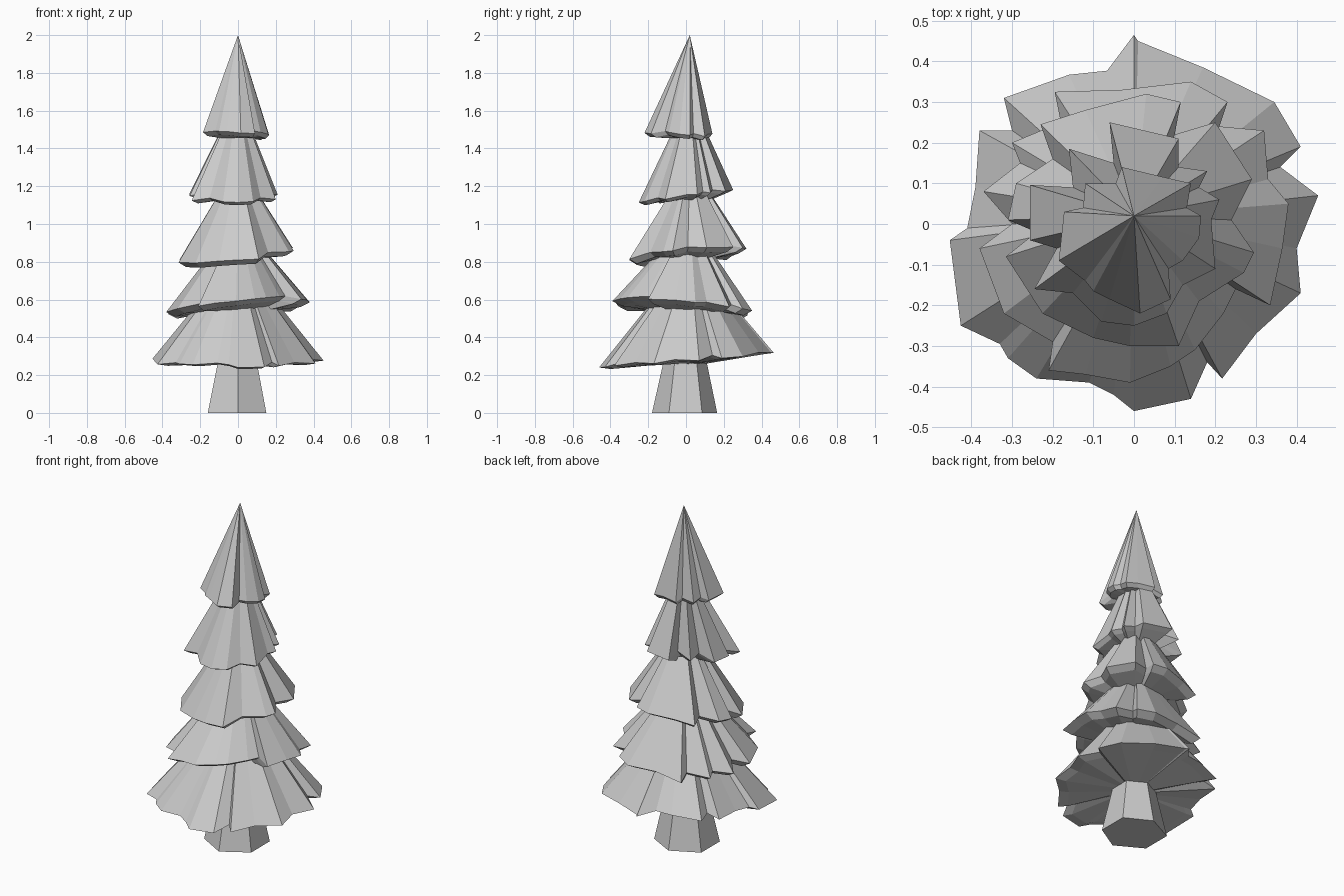
import bpy, bmesh
from mathutils import Vector

if "Cube" in bpy.data.objects:
    bpy.data.objects.remove(bpy.data.objects["Cube"])


def make_object(name, rings, cap_bottom=False, tip=None):
    """Skin a stack of equal-length rings; optionally close the bottom or end in a tip."""
    bm = bmesh.new()
    loops = [[bm.verts.new(p) for p in ring] for ring in rings]
    n = len(loops[0])
    for a, b in zip(loops, loops[1:]):
        for i in range(n):
            j = (i + 1) % n
            bm.faces.new((a[i], a[j], b[j], b[i]))
    if tip is not None:
        t = bm.verts.new(tip)
        for i in range(n):
            bm.faces.new((loops[-1][i], loops[-1][(i + 1) % n], t))
    if cap_bottom:
        bm.faces.new(loops[0][::-1])
    bmesh.ops.recalc_face_normals(bm, faces=bm.faces)
    me = bpy.data.meshes.new(name)
    bm.to_mesh(me)
    bm.free()
    ob = bpy.data.objects.new(name, me)
    bpy.context.collection.objects.link(ob)
    return ob


def tier(name, outline, z, tilt, apex, top_z=None, hole=0.3, drop=0.03):
    """Ragged bough skirt: inner underside ring, shallow tucked lip, rim, cone to the apex."""
    pts = [Vector((x / 100, y / 100)) for x, y in outline]
    rmax = max(p.length for p in pts)
    apex = Vector((0, 0.02, apex))
    rim = [Vector((p.x, p.y, z + tilt[0] * p.x + tilt[1] * p.y + 0.28 * (rmax - p.length)))
           for p in pts]
    lip = [Vector((p.x * 0.87, p.y * 0.87, p.z - drop)) for p in rim]
    inner = [Vector((p.x * hole, p.y * hole, z - 0.01)) for p in rim]
    if top_z is None:
        return make_object(name, [inner, lip, rim], tip=apex)
    top = [p.lerp(apex, (top_z - p.z) / (apex.z - p.z)) for p in rim]
    return make_object(name, [inner, lip, rim, top])


# Hexagonal tapering trunk
foot = [(0, -.18), (.15, -.09), (.15, .085), (0, .165), (-.16, .085), (-.16, -.09)]
make_object("trunk", [[(x, y, 0) for x, y in foot],
                      [(x * .6, y * .6, .32) for x, y in foot]], cap_bottom=True)

# Bough tiers, outlines in hundredths, counter-clockwise from +x
tier("bough_tier_1",
     [(45.3, 7), (36, 14), (41, 19), (34.5, 30), (17, 38.5), (1, 45), (0, 46.5), (-6.6, 37.7),
      (-16, 36.7), (-32, 31), (-30, 23), (-38, 23), (-39, 9), (-41, -1), (-45.3, -4),
      (-42.6, -25), (-33, -29.5), (-31, -33), (-24, -38), (-11, -39), (-5, -42), (0, -46),
      (14, -43), (18, -34), (21.7, -38), (30, -27), (41, -17), (40, -6)],
     z=.27, tilt=(-.02, .085), apex=.84, top_z=.57, hole=.22, drop=.008)

tier("bough_tier_2",
     [(38, 5), (33, 11), (32, 23), (21, 24), (23, 30), (14, 35), (-3, 33), (-19.5, 32.5),
      (-18, 25), (-30, 20), (-28, 15), (-37, 8), (-30, 0), (-38, -6), (-32, -22),
      (-20, -29), (-21, -36), (-12, -37), (-1, -39), (9, -35), (15, -31), (22, -22),
      (25, -16), (33.5, -20), (36.5, -6)],
     z=.55, tilt=(.08, -.09), apex=1.03, top_z=.85, hole=.42, drop=.025)

tier("bough_tier_3",
     [(24, 1), (29, 11), (20, 25), (10, 22), (11.5, 30), (3, 32), (-12, 28), (-23, 24.5),
      (-20, 16), (-29, 10), (-31, 1), (-24, -2), (-31.5, -8), (-22.5, -22), (-10, -28),
      (-1, -30), (11, -30), (16, -19), (27, -12), (29.5, -7)],
     z=.83, tilt=(.09, .1), apex=1.33, top_z=1.15, hole=.45, drop=.025)

tier("bough_tier_4",
     [(19, 1), (21, 6), (16, 9), (18, 13), (11, 14), (11, 21), (-6, 25), (-5, 15),
      (-16, 18.5), (-15, 9), (-25.6, 9.6), (-25.6, -4), (-19, -6), (-24.5, -16), (-15, -17),
      (-8, -24), (0, -25), (8, -22), (12, -15), (20, -11)],
     z=1.135, tilt=(-.04, .13), apex=1.68, top_z=1.47, hole=.5, drop=.015)

tier("bough_tier_5",
     [(16.5, 2), (13, 4), (14, 10), (7, 11.6), (-3, 14), (-4.5, 10), (-12, 10), (-12.5, 4),
      (-17.2, 3), (-18.5, -9), (-12, -14), (-10, -16.5), (-6, -18.5), (1.5, -22),
      (9, -18.5), (8.5, -11), (12, -9), (16, -3.5)],
     z=1.465, tilt=(-.05, -.08), apex=2.0, hole=.5, drop=.02)
